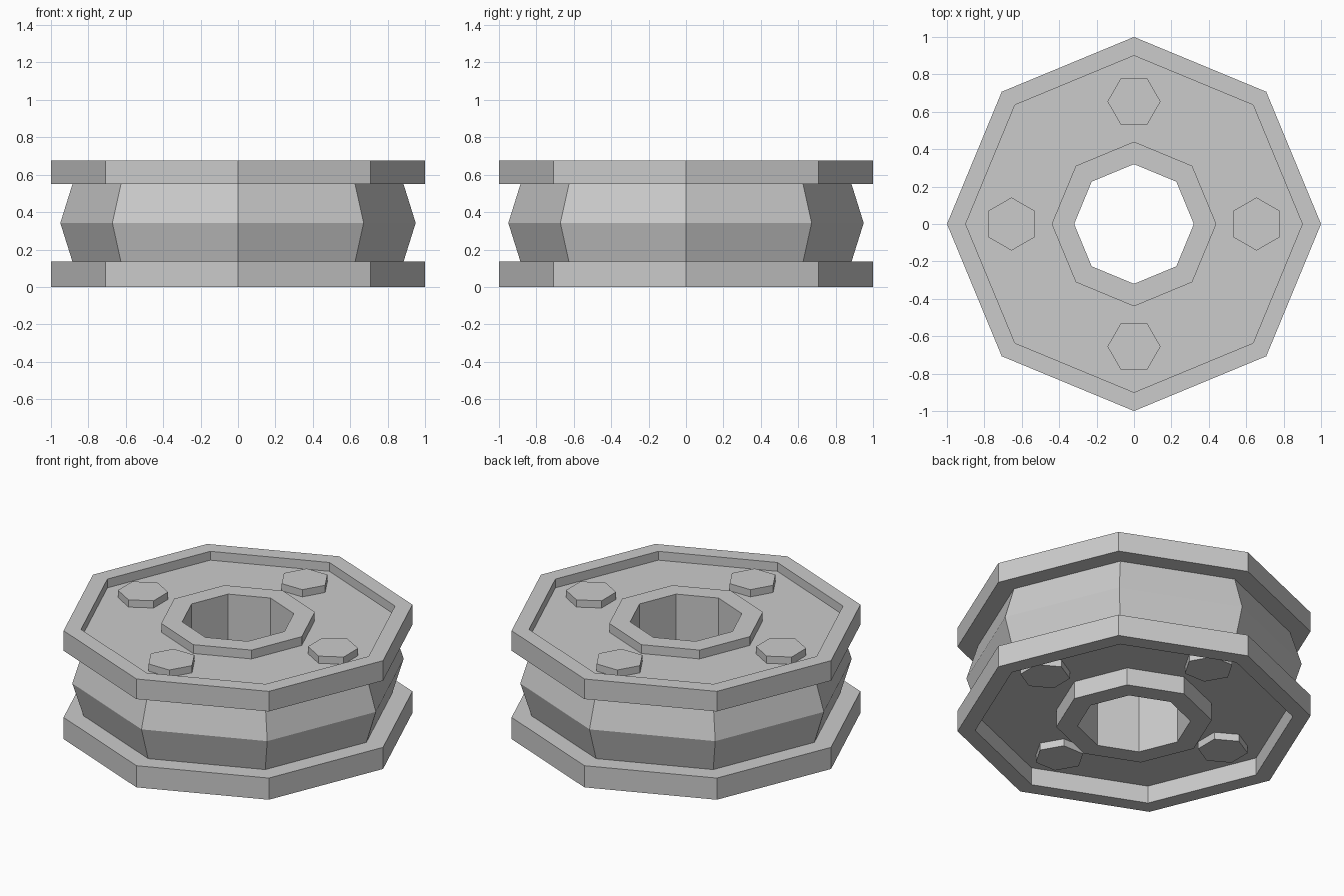
import bpy, bmesh
from math import cos, sin, pi

if "Cube" in bpy.data.objects:
    bpy.data.objects.remove(bpy.data.objects["Cube"])

SIDES = 8
TOP_FLOOR, BOTTOM_FLOOR = 0.62, 0.11   # recessed faces
BOLT_HEIGHT = 0.045


def finish(name, bm):
    bmesh.ops.recalc_face_normals(bm, faces=bm.faces)
    mesh = bpy.data.meshes.new(name)
    bm.to_mesh(mesh)
    bm.free()
    obj = bpy.data.objects.new(name, mesh)
    bpy.context.collection.objects.link(obj)
    return obj


def lathe(name, profile):
    """Revolve a closed (radius, z) profile around z."""
    bm = bmesh.new()
    rings = []
    for i in range(SIDES):
        a = 2 * pi * i / SIDES
        rings.append([bm.verts.new((r * cos(a), r * sin(a), z)) for r, z in profile])
    n = len(profile)
    for i in range(SIDES):
        a, b = rings[i], rings[(i + 1) % SIDES]
        for j in range(n):
            k = (j + 1) % n
            bm.faces.new((a[j], b[j], b[k], a[k]))
    return finish(name, bm)


def bolt(name, angle, z0, z1):
    """Hexagonal bolt head with a flat side facing the hub."""
    bm = bmesh.new()
    cx, cy = 0.655 * cos(angle), 0.655 * sin(angle)
    ring = [angle + pi / 6 + i * pi / 3 for i in range(6)]
    base = bm.faces.new([bm.verts.new((cx + 0.142 * cos(t), cy + 0.142 * sin(t), z0))
                         for t in ring])
    ext = bmesh.ops.extrude_face_region(bm, geom=[base], use_keep_orig=True)
    verts = [v for v in ext["geom"] if isinstance(v, bmesh.types.BMVert)]
    bmesh.ops.translate(bm, verts=verts, vec=(0, 0, z1 - z0))
    return finish(name, bm)


# Wheel body: hub bore, recessed faces, two flanges and a bulging drum
lathe("wheel_body", [
    (0.32, 0), (0.44, 0), (0.44, BOTTOM_FLOOR), (0.90, BOTTOM_FLOOR), (0.90, 0),
    (1.0, 0), (1.0, 0.135), (0.885, 0.135),
    (0.95, 0.342), (0.885, 0.55),
    (1.0, 0.55), (1.0, 0.675), (0.90, 0.675),
    (0.90, TOP_FLOOR), (0.44, TOP_FLOOR), (0.44, 0.675), (0.32, 0.675),
])

# Four bolt heads on each face
for i in range(4):
    bolt(f"top_bolt_{i + 1}", i * pi / 2, TOP_FLOOR, TOP_FLOOR + BOLT_HEIGHT)
    bolt(f"bottom_bolt_{i + 1}", i * pi / 2, BOTTOM_FLOOR - BOLT_HEIGHT, BOTTOM_FLOOR)
